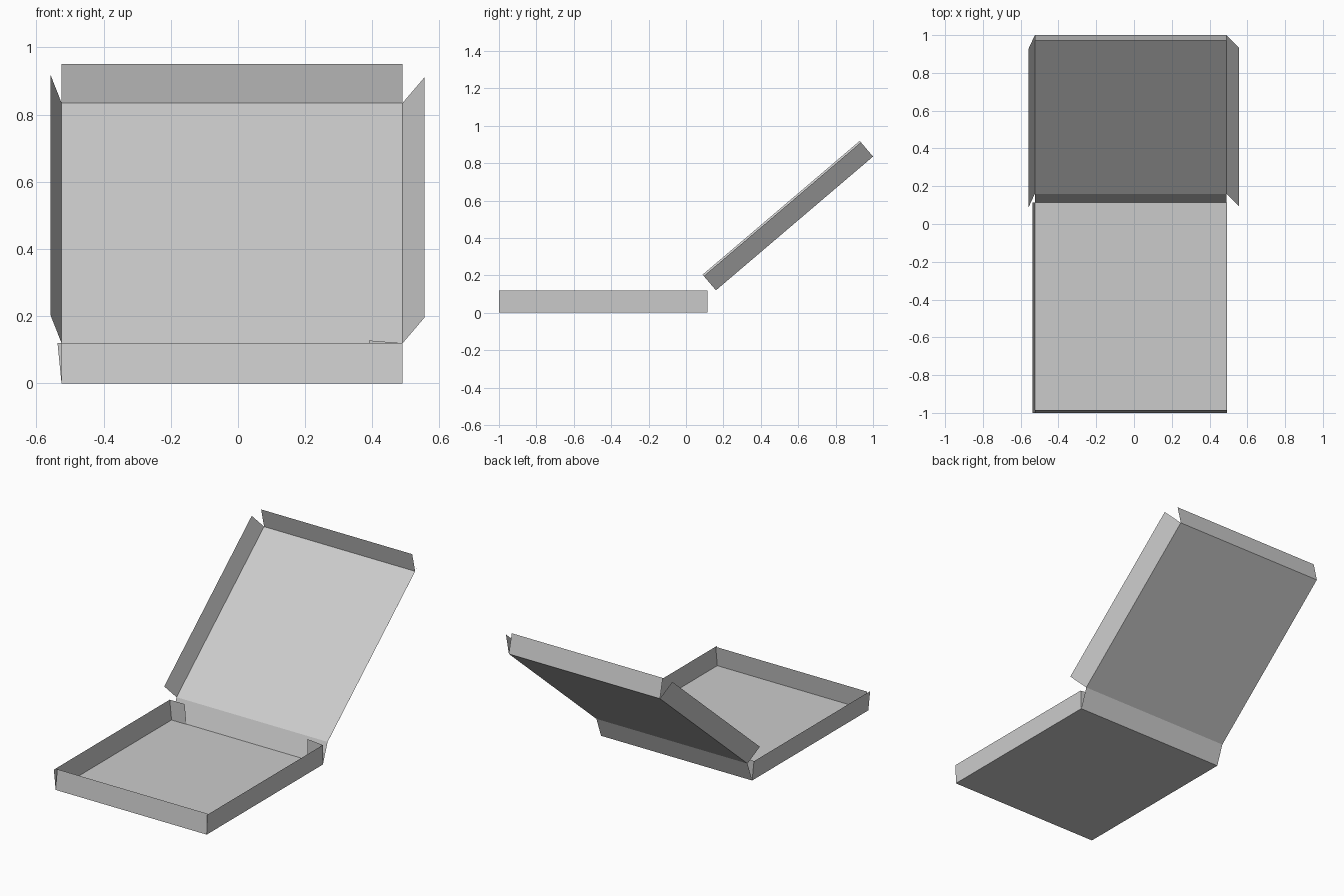
import bpy
from mathutils import Vector

if "Cube" in bpy.data.objects:
    bpy.data.objects.remove(bpy.data.objects["Cube"])

card = bpy.data.materials.new("grey_card")
card.diffuse_color = (0.6, 0.6, 0.6, 1)
card.use_nodes = True
card.node_tree.nodes["Principled BSDF"].inputs["Base Color"].default_value = card.diffuse_color


def sheet(name, corners):
    """One flat card panel from its four corners."""
    mesh = bpy.data.meshes.new(name)
    mesh.from_pydata([tuple(c) for c in corners], [], [(0, 1, 2, 3)])
    mesh.materials.append(card)
    obj = bpy.data.objects.new(name, mesh)
    bpy.context.collection.objects.link(obj)
    return obj


def fold(name, a, b, offset):
    """Panel folded up from the crease a-b by an offset."""
    a, b, offset = Vector(a), Vector(b), Vector(offset)
    return sheet(name, [a, b, b + offset, a + offset])


XL, XR = -0.525, 0.49          # left and right creases
YF, YB = -1.0, 0.115           # front and back creases of the tray
H = 0.12                       # wall height
HINGE = (0.16, 0.12)           # lid hinge (y, z)
TIP = (1.0, 0.835)             # lid far edge (y, z)

# Tray: floor and four walls
sheet("tray_floor", [(XL, YF, 0), (XR, YF, 0), (XR, YB, 0), (XL, YB, 0)])
fold("tray_front_wall", (XL, YF, 0), (XR, YF, 0), (0, 0.015, H))
fold("tray_left_wall", (XL, YB, 0), (XL, YF, 0), (-0.012, 0, H))
fold("tray_right_wall", (XR, YF, 0), (XR, YB, 0), (0.002, 0, H))
fold("tray_back_wall", (XR, YB, 0), (XL, YB, 0), (0, HINGE[0] - YB, H))

# Corner tabs folded inward from the side walls
fold("left_corner_tab", (XL, YB - 0.003, 0), (XL - 0.012, YB - 0.003, H), (0.1, 0, 0))
fold("right_corner_tab", (XR, YB - 0.003, 0), (XR, YB - 0.003, H), (-0.1, 0, 0.008))

# Open lid with two side flaps and a front lip
sheet("lid_panel", [(XL, *HINGE), (XR, *HINGE), (XR, *TIP), (XL, *TIP)])
along = (Vector((0, *TIP)) - Vector((0, *HINGE))).normalized()
normal = Vector((0, -along.z, along.y))
fold("lid_left_flap", (XL, *TIP), (XL, *HINGE), normal * 0.11 + Vector((-0.033, 0, 0)))
fold("lid_right_flap", (XR, *HINGE), (XR, *TIP), normal * 0.1 + Vector((0.065, 0, 0)))
fold("lid_lip", (XR, *TIP), (XL, *TIP), (0, -0.028, 0.115))
